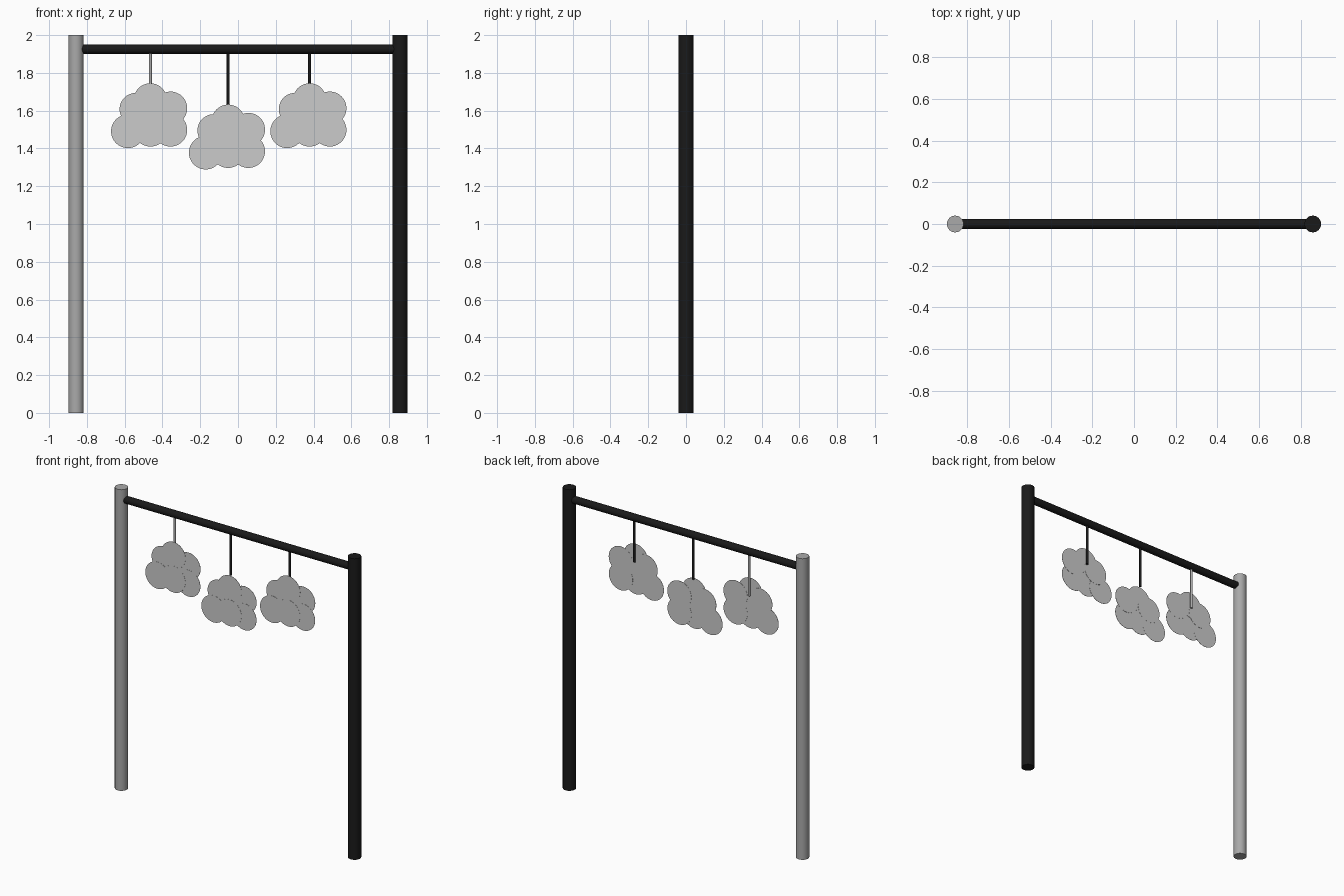
import bpy
import math

if "Cube" in bpy.data.objects:
    bpy.data.objects.remove(bpy.data.objects["Cube"])


def material(name, value):
    m = bpy.data.materials.new(name)
    m.diffuse_color = (value, value, value, 1)
    m.use_nodes = True
    m.node_tree.nodes["Principled BSDF"].inputs["Base Color"].default_value = m.diffuse_color
    return m


black = material("black_paint", 0.01)
grey = material("grey_metal", 0.4)


def rod(name, loc, radius, depth, rot=(0, 0, 0), mat=None, sides=32):
    bpy.ops.mesh.primitive_cylinder_add(vertices=sides, radius=radius, depth=depth,
                                        location=loc, rotation=rot)
    ob = bpy.context.object
    ob.name = name
    bpy.ops.object.shade_smooth_by_angle(angle=math.radians(40))
    if mat:
        ob.data.materials.append(mat)
    return ob


# Upright posts
rod("left_post", (-0.857, 0, 1), 0.04, 2, mat=grey)
rod("right_post", (0.857, 0, 1), 0.04, 2, mat=black)

# Crossbar between the posts
rod("crossbar", (0, 0, 1.925), 0.024, 1.655, (0, math.pi / 2, 0), black)

# Cloud puffs: name, x offset from string, z offset from cloud top, radius
# listed from the front layer to the back layer
PUFFS = [
    ("lower_middle", 0.0, -0.247, 0.088),
    ("top", 0.0, -0.088, 0.088),
    ("lower_left", -0.119, -0.254, 0.089),
    ("upper_left", -0.077, -0.137, 0.086),
    ("lower_right", 0.107, -0.247, 0.088),
    ("upper_right", 0.107, -0.132, 0.088),
]

# Hanging clouds: name, x, z of cloud top, string colour
CLOUDS = [("left", -0.464, 1.745, grey),
          ("middle", -0.052, 1.632, black),
          ("right", 0.379, 1.745, black)]

for side, cx, top, mat in CLOUDS:
    # String from the bar, hanging just behind the discs
    rod(side + "_string", (cx, 0, 1.77), 0.008, 0.28, mat=mat, sides=16)
    # Layered flat discs forming the cloud
    for i, (puff, dx, dz, r) in enumerate(PUFFS):
        rod(f"{side}_cloud_{puff}", (cx + dx, -0.015 + 0.0012 * i, top + dz),
            r, 0.001, (math.pi / 2, 0, 0), sides=48)
